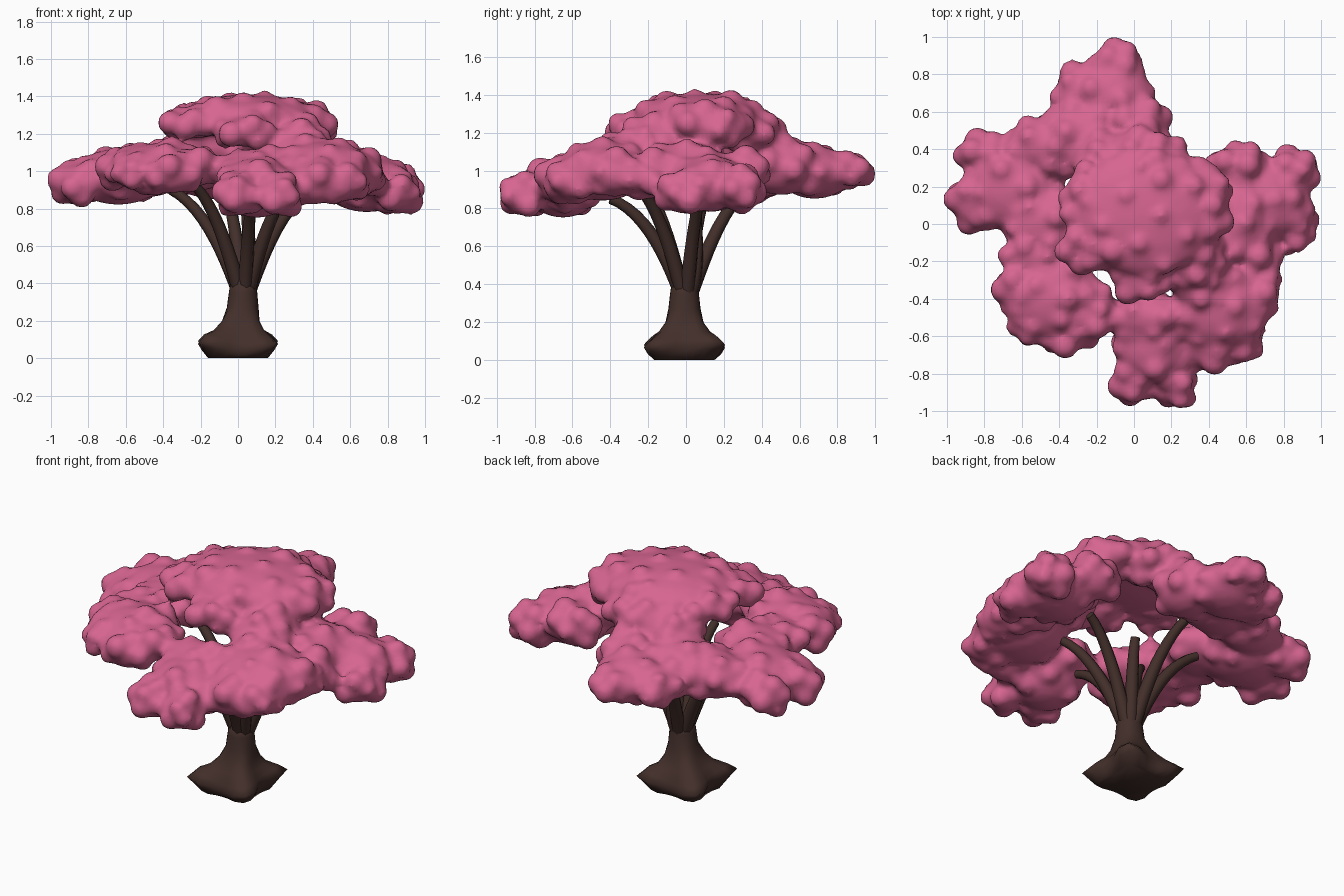
import bpy, bmesh, math, random
from mathutils import Vector, Matrix

random.seed(4)


def material(name, rgb):
    m = bpy.data.materials.new(name)
    m.diffuse_color = (*rgb, 1)
    return m


PINK = material("blossom_pink", (0.68, 0.13, 0.28))
BARK = material("bark_brown", (0.055, 0.028, 0.023))


def add_object(name, bm, mat):
    mesh = bpy.data.meshes.new(name)
    bmesh.ops.recalc_face_normals(bm, faces=bm.faces)
    bm.to_mesh(mesh)
    bm.free()
    mesh.materials.append(mat)
    for p in mesh.polygons:
        p.use_smooth = True
    ob = bpy.data.objects.new(name, mesh)
    bpy.context.collection.objects.link(ob)
    return ob


def ball(bm, centre, radii, detail):
    bmesh.ops.create_icosphere(bm, subdivisions=detail, radius=1,
                               matrix=Matrix.LocRotScale(Vector(centre), None, Vector(radii)))


# Foliage clump: flattened ellipsoids with small bumps
def clump(bm, blobs):
    for x, y, z, rx, ry, rz in blobs:
        ball(bm, (x, y, z), (rx, ry, rz), 3)
        count = int(100 * (rx * ry + rz * rx)) + 8
        for i in range(count):
            h = 1 - 1.75 * (i + 0.5) / count
            a = i * 2.39996 + random.uniform(-0.3, 0.3)
            s = math.sqrt(1 - h * h)
            r = random.uniform(0.05, 0.075)
            ball(bm, (x + 0.86 * rx * s * math.cos(a), y + 0.86 * ry * s * math.sin(a), z + 0.8 * rz * h),
                 (r, r, r), 2)


bm = bmesh.new()
# top
clump(bm, [(0.06, 0.06, 1.29, 0.38, 0.34, 0.12), (-0.24, 0.1, 1.26, 0.14, 0.22, 0.08),
           (0.38, 0.12, 1.23, 0.13, 0.22, 0.12), (0.04, -0.28, 1.21, 0.15, 0.12, 0.08),
           (0.05, 0.34, 1.2, 0.25, 0.15, 0.11), (-0.26, -0.12, 1.25, 0.13, 0.11, 0.06),
           (0.32, -0.18, 1.18, 0.16, 0.14, 0.1), (-0.12, 0.34, 1.14, 0.2, 0.15, 0.12)])
# back
clump(bm, [(-0.13, 0.68, 0.99, 0.23, 0.2, 0.14), (-0.09, 0.85, 0.99, 0.12, 0.1, 0.07),
           (-0.31, 0.7, 0.98, 0.11, 0.13, 0.11), (0.02, 0.5, 1.02, 0.16, 0.2, 0.15),
           (-0.26, 0.45, 1.03, 0.24, 0.2, 0.14)])
# left
clump(bm, [(-0.64, 0.2, 0.97, 0.25, 0.24, 0.15), (-0.855, 0.12, 0.93, 0.12, 0.14, 0.11),
           (-0.8, 0.36, 0.94, 0.13, 0.11, 0.11), (-0.48, 0.42, 1.0, 0.2, 0.15, 0.14),
           (-0.48, 0.02, 1.02, 0.22, 0.2, 0.12)])
# front left
clump(bm, [(-0.42, -0.38, 1.02, 0.24, 0.23, 0.13), (-0.61, -0.36, 1.01, 0.11, 0.13, 0.09),
           (-0.36, -0.58, 0.98, 0.14, 0.1, 0.1), (-0.55, -0.53, 0.98, 0.1, 0.1, 0.08),
           (-0.22, -0.45, 1.02, 0.12, 0.14, 0.1), (-0.52, -0.17, 1.02, 0.18, 0.12, 0.1)])
# front
clump(bm, [(0.1, -0.65, 0.91, 0.21, 0.2, 0.16), (0.0, -0.83, 0.87, 0.1, 0.1, 0.11),
           (0.23, -0.86, 0.87, 0.09, 0.11, 0.11), (0.1, -0.5, 0.99, 0.24, 0.12, 0.13)])
# front right
clump(bm, [(0.47, -0.44, 1.0, 0.26, 0.24, 0.16), (0.66, -0.36, 0.98, 0.12, 0.14, 0.11),
           (0.58, -0.6, 0.94, 0.11, 0.11, 0.1), (0.4, -0.67, 0.93, 0.14, 0.1, 0.11),
           (0.36, -0.3, 1.1, 0.17, 0.15, 0.1), (0.62, -0.18, 0.97, 0.14, 0.11, 0.12)])
# right
clump(bm, [(0.69, 0.12, 0.93, 0.24, 0.22, 0.15), (0.86, 0.28, 0.9, 0.1, 0.11, 0.12),
           (0.85, 0.0, 0.88, 0.1, 0.14, 0.11), (0.56, 0.31, 0.98, 0.15, 0.11, 0.12),
           (0.54, 0.0, 1.02, 0.17, 0.22, 0.13), (0.8, 0.13, 0.91, 0.14, 0.14, 0.13)])
foliage = add_object("foliage", bm, PINK)
fuse = foliage.modifiers.new("fuse", 'REMESH')
fuse.mode = 'VOXEL'
fuse.voxel_size = 0.022
fuse.use_smooth_shade = True
soft = foliage.modifiers.new("soften", 'SMOOTH')
soft.factor = 0.5
soft.iterations = 3

# Trunk: rings of a flared profile with four root corners
bm = bmesh.new()
rings = []
N = 24
for z, r, lobe, cx in [(0.01, 0.175, 0.03, 0), (0.05, 0.21, 0.045, 0), (0.085, 0.23, 0.058, 0),
                       (0.12, 0.2, 0.035, 0.0), (0.16, 0.15, 0.02, 0.005), (0.21, 0.11, 0.01, 0.015),
                       (0.28, 0.085, 0, 0.025), (0.36, 0.076, 0, 0.027), (0.43, 0.066, 0, 0.027)]:
    ring = []
    for i in range(N):
        a = math.tau * i / N
        c = abs(math.sin(2 * a)) ** 3 * 2 - 1
        rad = r + lobe * c
        dz = (0.015 * math.sin(a * 2 + 1) + 0.01 * c) if 0.03 < z < 0.15 else 0
        ring.append(bm.verts.new((cx + rad * math.cos(a), rad * math.sin(a) - 0.008, max(0, z - 0.01 + dz))))
    rings.append(ring)
for lo, hi in zip(rings, rings[1:]):
    for i in range(N):
        bm.faces.new((lo[i], lo[(i + 1) % N], hi[(i + 1) % N], hi[i]))
bm.faces.new(rings[0])
bm.faces.new(rings[-1])
add_object("trunk", bm, BARK)


# Branches: tapered curved tubes arching from the trunk into each clump
def branch(name, x, y, z):
    base = Vector((0.03, 0, 0.36))
    end = Vector((x, y, z))
    side = Vector((x, y, 0)).normalized()
    p0 = base + side * 0.03
    p1 = base + side * 0.1 + Vector((0, 0, 0.18))
    p2 = base.lerp(end, 0.55) + Vector((0, 0, 0.16))
    curve = bpy.data.curves.new(name, 'CURVE')
    curve.dimensions = '3D'
    curve.bevel_depth = 0.04
    curve.bevel_resolution = 2
    curve.use_fill_caps = True
    sp = curve.splines.new('NURBS')
    sp.points.add(3)
    sp.use_endpoint_u = True
    sp.order_u = 4
    sp.resolution_u = 4
    for pt, p, r in zip(sp.points, (p0, p1, p2, end), (1.0, 0.95, 0.8, 0.65)):
        pt.co = (*p, 1)
        pt.radius = r
    curve.materials.append(BARK)
    bpy.context.collection.objects.link(bpy.data.objects.new(name, curve))


branch("branch_back", -0.08, 0.36, 0.93)
branch("branch_left", -0.36, 0.12, 0.9)
branch("branch_front_left", -0.25, -0.24, 0.94)
branch("branch_front", 0.08, -0.4, 0.85)
branch("branch_front_right", 0.3, -0.27, 0.93)
branch("branch_right", 0.4, 0.09, 0.9)
branch("branch_middle", 0.04, 0.06, 0.9)
